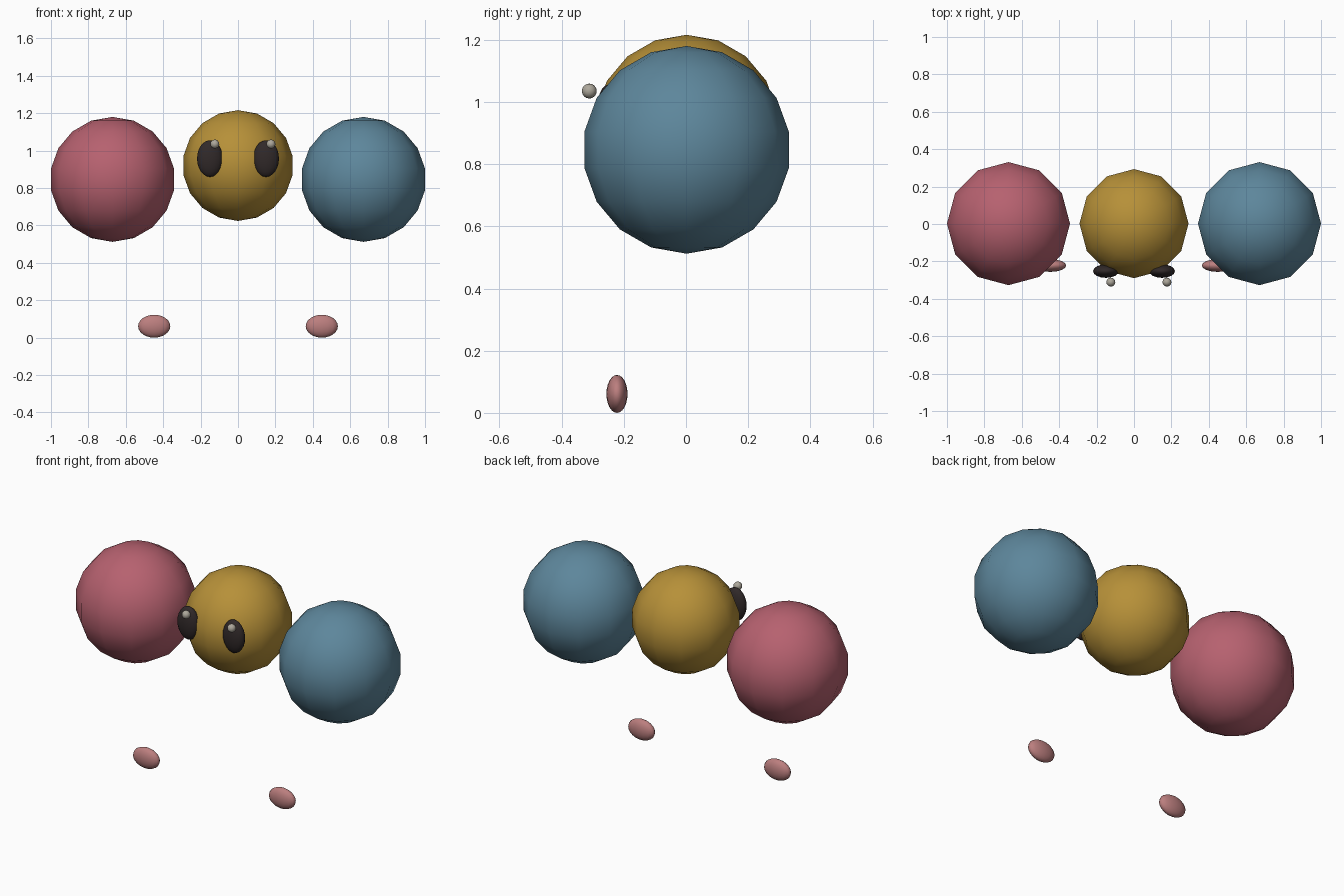
import bpy

if "Cube" in bpy.data.objects:
    bpy.data.objects.remove(bpy.data.objects["Cube"])


def material(name, rgb):
    m = bpy.data.materials.new(name)
    m.diffuse_color = (*rgb, 1)
    m.use_nodes = True
    m.node_tree.nodes["Principled BSDF"].inputs["Base Color"].default_value = m.diffuse_color
    return m


def ball(name, loc, size, segments, rings, mat):
    bpy.ops.mesh.primitive_uv_sphere_add(segments=segments, ring_count=rings,
                                         radius=1, location=loc)
    ob = bpy.context.object
    ob.name = name
    ob.scale = size
    bpy.ops.object.transform_apply(location=False, rotation=False, scale=True)
    bpy.ops.object.shade_smooth()
    ob.data.materials.append(mat)
    return ob


rose = material("rose", (0.47, 0.12, 0.16))
gold = material("gold", (0.47, 0.28, 0.04))
blue = material("blue", (0.11, 0.24, 0.33))
pink = material("pink", (0.50, 0.21, 0.21))
dark = material("dark", (0.03, 0.022, 0.022))
pale = material("pale", (0.42, 0.39, 0.33))

# Three large balls in a row
ball("left_ball", (-0.671, 0.002, 0.846), (0.334,) * 3, 12, 9, rose)
ball("right_ball", (0.671, 0.002, 0.846), (0.334,) * 3, 12, 9, blue)
ball("middle_ball", (0, 0.002, 0.92), (0.296,) * 3, 12, 9, gold)

for side, s in (("left", -1), ("right", 1)):
    # Eye with a highlight that sits up and to the same side on both eyes
    ball(side + "_eye", (0.15 * s, -0.252, 0.957), (0.069, 0.036, 0.098), 16, 12, dark)
    ball(side + "_eye_highlight", (0.15 * s + 0.026, -0.311, 1.035), (0.024,) * 3, 12, 8, pale)
    # Flattened oval cheek low in front
    ball(side + "_oval", (0.448 * s, -0.222, 0.061), (0.086, 0.034, 0.061), 16, 12, pink)
